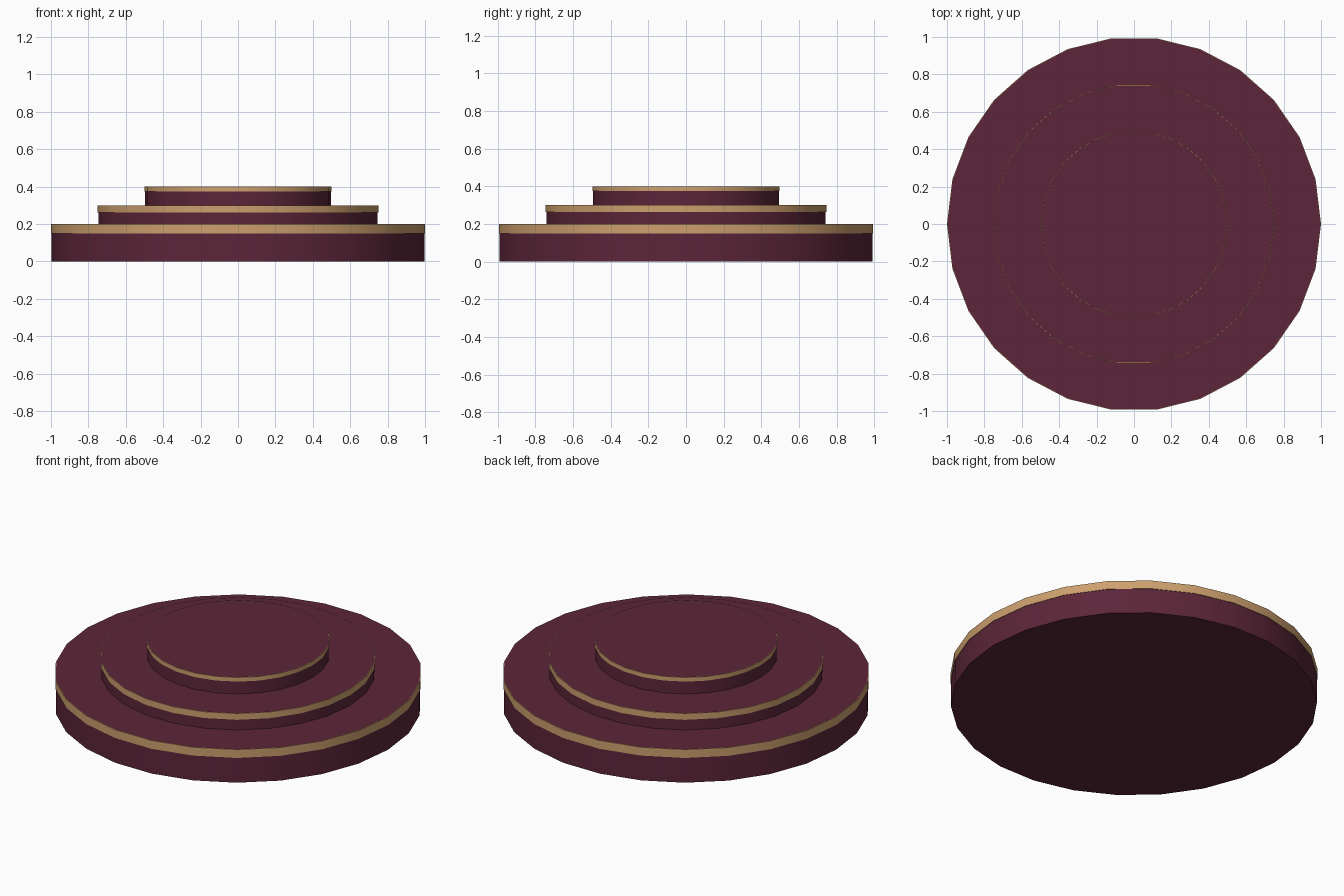
import bpy
import bmesh
import math

SIDES = 26
LIP = 0.003  # how far each trim band stands proud of its tier

default = bpy.data.objects.get("Cube")
if default:
    bpy.data.objects.remove(default, do_unlink=True)


def make_material(name, color):
    mat = bpy.data.materials.new(name)
    mat.use_nodes = True
    mat.diffuse_color = color
    mat.node_tree.nodes["Principled BSDF"].inputs["Base Color"].default_value = color
    return mat


burgundy = make_material("burgundy", (0.107, 0.019, 0.041, 1))
gold = make_material("gold", (0.61, 0.35, 0.155, 1))


def make_tier(name, radius, bottom, band, top):
    """Closed disc with a trim band around its upper edge."""
    inner = radius - LIP
    profile = [(inner, bottom), (inner, band), (radius, band),
               (radius, top), (inner, top)]
    bm = bmesh.new()
    rings = []
    for r, z in profile:
        rings.append([bm.verts.new((r * math.cos(math.tau * i / SIDES),
                                    r * math.sin(math.tau * i / SIDES), z))
                      for i in range(SIDES)])
    for level, (low, high) in enumerate(zip(rings, rings[1:])):
        for i in range(SIDES):
            j = (i + 1) % SIDES
            face = bm.faces.new((low[i], low[j], high[j], high[i]))
            face.material_index = 1 if level > 0 else 0
    bm.faces.new(rings[0][::-1])
    bm.faces.new(rings[-1])
    mesh = bpy.data.meshes.new(name)
    bm.to_mesh(mesh)
    bm.free()
    mesh.materials.append(burgundy)
    mesh.materials.append(gold)
    obj = bpy.data.objects.new(name, mesh)
    bpy.context.collection.objects.link(obj)
    # Smooth round walls, crisp rims
    bpy.ops.object.select_all(action="DESELECT")
    obj.select_set(True)
    bpy.context.view_layer.objects.active = obj
    bpy.ops.object.shade_smooth_by_angle(angle=math.radians(30))


# Three stacked tiers
make_tier("bottom_tier", 1.0, 0.0, 0.15, 0.2)
make_tier("middle_tier", 0.75, 0.2, 0.2625, 0.3)
make_tier("top_tier", 0.5, 0.3, 0.375, 0.4)
